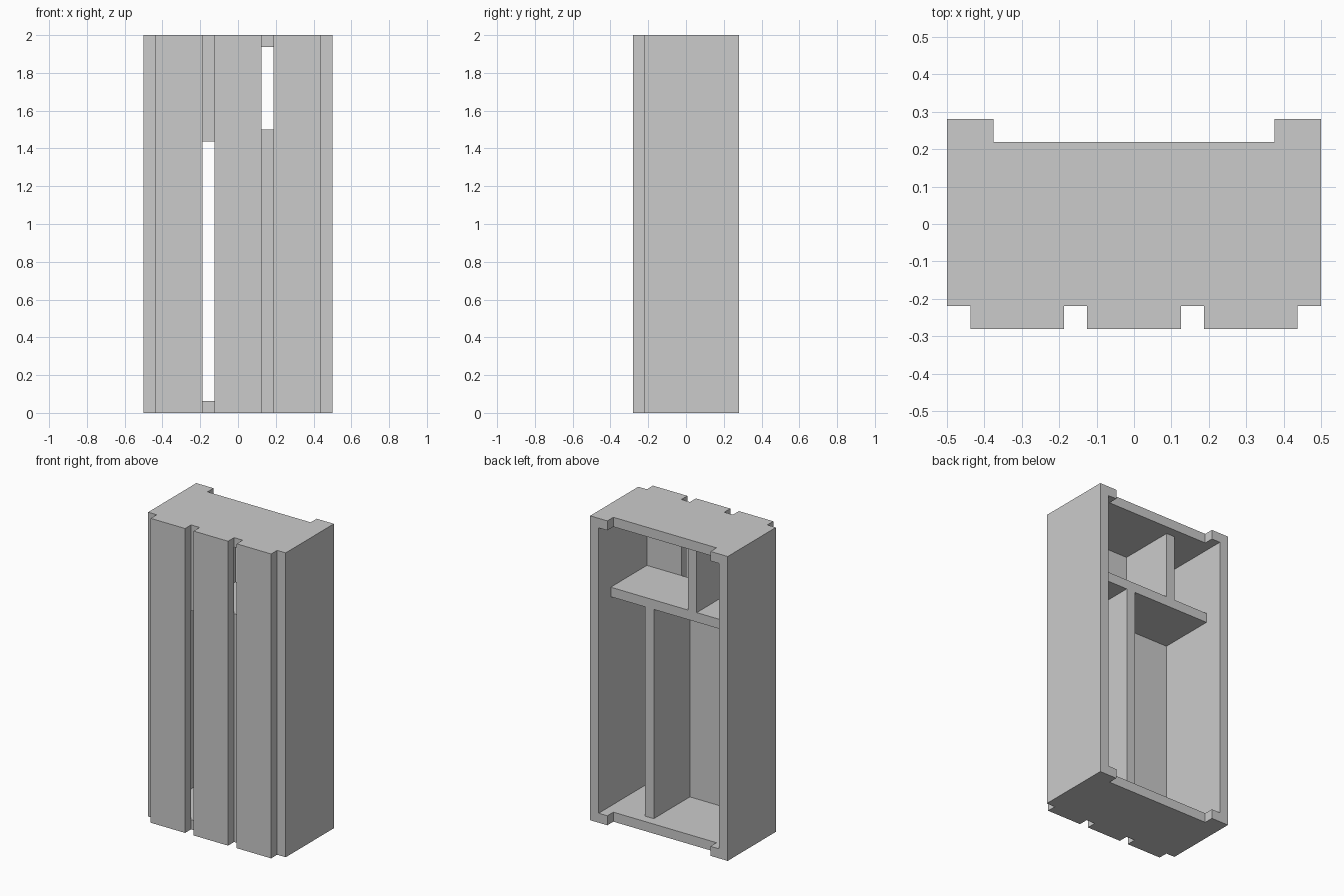
import bpy
import bmesh

if "Cube" in bpy.data.objects:
    bpy.data.objects.remove(bpy.data.objects["Cube"])

U = 1 / 16               # board thickness, base module of the design
FRONT = -3.5 * U         # back plane of the door boards
BACK = 4.5 * U           # rear edge of the side panels
INNER_BACK = 2.5 * U     # rear edge of the shelf and dividers


def prism(name, outline, z0, z1):
    """Extrude a flat xy outline from z0 up to z1."""
    bm = bmesh.new()
    face = bm.faces.new([bm.verts.new((x, y, z0)) for x, y in outline])
    top = bmesh.ops.extrude_face_region(bm, geom=[face])["geom"]
    verts = [v for v in top if isinstance(v, bmesh.types.BMVert)]
    bmesh.ops.translate(bm, vec=(0, 0, z1 - z0), verts=verts)
    bmesh.ops.recalc_face_normals(bm, faces=bm.faces)
    mesh = bpy.data.meshes.new(name)
    bm.to_mesh(mesh)
    bm.free()
    obj = bpy.data.objects.new(name, mesh)
    bpy.context.collection.objects.link(obj)
    return obj


def board(name, x0, x1, y0, y1, z0, z1):
    return prism(name, [(x0, y0), (x1, y0), (x1, y1), (x0, y1)], z0, z1)


# Side panels
for side, x in (("left", -8 * U), ("right", 7 * U)):
    board(f"{side}_side_panel", x, x + U, FRONT, BACK, 0, 2)

# Top and bottom plates, with small lugs at the rear corners
half = [(7 * U, FRONT), (7 * U, BACK), (6 * U, BACK), (6 * U, BACK - U)]
plate = half + [(-x, y) for x, y in reversed(half)]
prism("bottom_plate", plate, 0, U)
prism("top_plate", plate, 2 - U, 2)

# Three front boards separated by open gaps
for name, cx in (("left", -5 * U), ("middle", 0), ("right", 5 * U)):
    board(f"{name}_front_board", cx - 2 * U, cx + 2 * U, FRONT - U, FRONT, 0, 2)

# Shelf and the offset dividers above and below it
board("shelf", -7 * U, 7 * U, FRONT, INNER_BACK, 23 * U, 24 * U)
board("lower_divider", 2 * U, 3 * U, FRONT, INNER_BACK, U, 23 * U)
board("upper_divider", -3 * U, -2 * U, FRONT, INNER_BACK, 24 * U, 31 * U)
